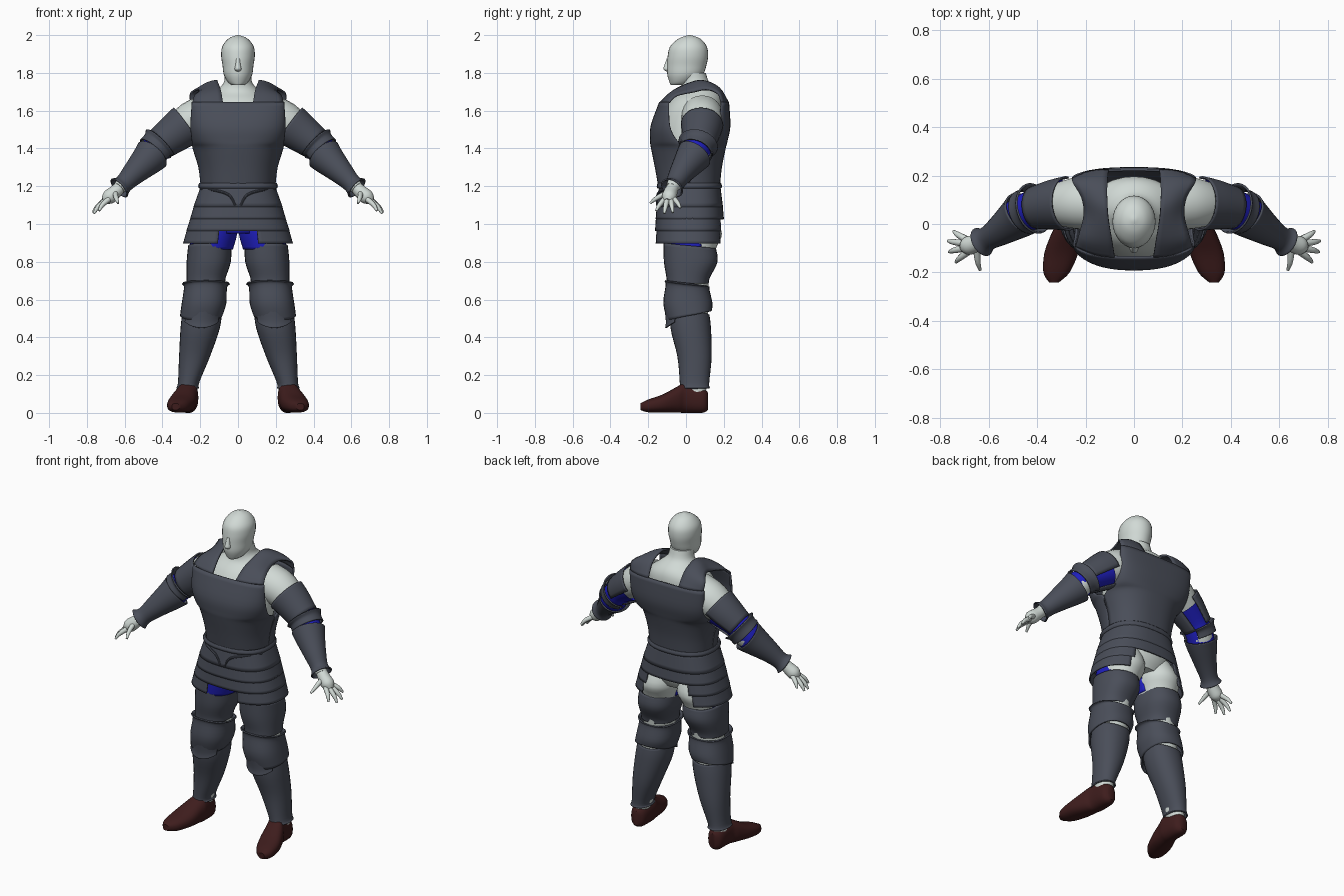
import bpy, bmesh, math
from mathutils import Vector as V


def material(name, rgb):
    m = bpy.data.materials.new(name)
    m.diffuse_color = (*rgb, 1)
    return m


SKIN = material("pale skin", (0.64, 0.70, 0.67))
STEEL = material("slate steel", (0.068, 0.076, 0.100))
BLUE = material("blue cloth", (0.014, 0.014, 0.52))
LEATHER = material("dark red leather", (0.048, 0.012, 0.012))


def spline(rows, k):
    """Catmull-Rom through rows of numbers, k steps per span."""
    out = []
    for i in range(len(rows) - 1):
        a, b, c, d = rows[max(i - 1, 0)], rows[i], rows[i + 1], rows[min(i + 2, len(rows) - 1)]
        for j in range(k):
            t = j / k
            out.append([q + 0.5 * t * (r - p + t * (2 * p - 5 * q + 4 * r - s + t * (3 * (q - r) + s - p)))
                        for p, q, r, s in zip(a, b, c, d)])
    return out + [list(rows[-1])]


def loft(name, rings, mat, closed=True, caps=False, mirror=False, thick=0):
    bm = bmesh.new()
    vs = [[bm.verts.new(p) for p in r] for r in rings]
    n = len(vs[0])
    for a, b in zip(vs, vs[1:]):
        for i in range(n if closed else n - 1):
            j = (i + 1) % n
            bm.faces.new((a[i], a[j], b[j], b[i]))
    if caps:
        bm.faces.new(vs[0])
        bm.faces.new(vs[-1])
    bmesh.ops.recalc_face_normals(bm, faces=bm.faces)
    me = bpy.data.meshes.new(name)
    bm.to_mesh(me)
    bm.free()
    me.materials.append(mat)
    ob = bpy.data.objects.new(name, me)
    bpy.context.collection.objects.link(ob)
    bpy.ops.object.select_all(action='DESELECT')
    ob.select_set(True)
    bpy.context.view_layer.objects.active = ob
    bpy.ops.object.shade_smooth_by_angle(angle=math.radians(40))
    if mirror:
        ob.modifiers.new("mirror", 'MIRROR')
    if thick:
        s = ob.modifiers.new("thickness", 'SOLIDIFY')
        s.thickness, s.offset = thick, 0
    return ob


def oval(c, u, v, p=2.0, arc=None, n=28, tilt=0):
    """Superellipse ring or arc around c with half axes u and v."""
    a0, a1 = arc or (0, 360)
    pts = []
    for i in range(n if not arc else n + 1):
        t = math.radians(a0 + (a1 - a0) * i / n)
        ct, st = math.cos(t), math.sin(t)
        pts.append(V(c) + V(u) * math.copysign(abs(ct) ** (2 / p), ct)
                   + V(v) * math.copysign(abs(st) ** (2 / p), st) + V((0, 0, tilt * st)))
    return pts


def stack(name, rows, mat, p=2.0, arc=None, k=4, **kw):
    """Horizontal sections: x, y, z, x radius, y radius, tilt."""
    rings = [oval(r[:3], (max(r[3], .002), 0, 0), (0, max(r[4], .002), 0), p, arc, tilt=r[5])
             for r in spline([(*r, 0)[:6] if len(r) == 5 else r for r in rows], k)]
    return loft(name, rings, mat, closed=not arc, **kw)


def limb(name, rows, mat, arc=None, k=4, n=24, **kw):
    """Round sections across a path: x, y, z, radius."""
    rs = spline(rows, k)
    rings = []
    for i, r in enumerate(rs):
        t = (V(rs[min(i + 1, len(rs) - 1)][:3]) - V(rs[max(i - 1, 0)][:3])).normalized()
        v = (V((0, 1, 0)) - t * t.y).normalized()
        rings.append(oval(r[:3], t.cross(v) * r[3], v * r[3], 2, arc, n))
    return loft(name, rings, mat, closed=not arc, mirror=True, **kw)


# Head, nose, and the body under the armour
stack("head", [(0, -.04, 1.735, .03, .04), (0, -.025, 1.75, .052, .062), (0, -.005, 1.79, .075, .094),
               (0, .004, 1.84, .082, .104), (0, .01, 1.89, .089, .107), (0, .013, 1.94, .083, .097),
               (0, .018, 1.982, .05, .056), (0, .018, 2.0, .006, .006)], SKIN, caps=True)
stack("nose", [(0, -.092, 1.808, .01, .012), (0, -.1, 1.82, .018, .02), (0, -.098, 1.845, .013, .015),
               (0, -.092, 1.875, .01, .01)], SKIN, caps=True)
stack("torso", [(0, .02, .96, .15, .12), (0, .025, 1.04, .2, .15), (0, .02, 1.2, .17, .14),
                (0, .02, 1.42, .212, .165), (0, .035, 1.57, .208, .16), (0, .055, 1.65, .185, .14),
                (0, .07, 1.7, .125, .105), (0, .05, 1.745, .077, .075), (0, .035, 1.8, .07, .07)], SKIN, caps=True)
stack("legs", [(.11, .05, 1.05, .08, .1), (.125, .06, .95, .115, .13), (.14, .03, .86, .105, .125),
               (.16, .02, .72, .09, .105), (.175, .02, .6, .09, .095), (.2, .03, .45, .088, .09),
               (.23, .045, .3, .068, .076), (.268, .045, .1, .045, .06)], SKIN, caps=True, mirror=True)
limb("arms", [(.15, .085, 1.575, .11), (.25, .085, 1.54, .105), (.39, .07, 1.44, .066), (.45, .05, 1.37, .072),
              (.56, -.03, 1.26, .05), (.63, -.075, 1.19, .034)], SKIN, caps=True)

# Hands
limb("palms", [(.615, -.065, 1.205, .03), (.65, -.08, 1.17, .036), (.685, -.09, 1.14, .038),
               (.705, -.097, 1.12, .02)], SKIN, caps=True)
fingers = [((.69, -.065, 1.135), (.745, -.03, 1.085)), ((.70, -.08, 1.125), (.768, -.07, 1.06)),
           ((.70, -.1, 1.125), (.763, -.115, 1.055)), ((.685, -.115, 1.13), (.735, -.158, 1.07)),
           ((.65, -.1, 1.165), (.635, -.19, 1.11))]
for i, (a, b) in enumerate(fingers):
    m = V(a).lerp(V(b), .6) + V((.004, 0, .006))
    limb(f"finger_{i + 1}", [(*a, .015), (*m, .012), (*b, .006)], SKIN, n=10, caps=True)

# Blue cloth at the elbows, upper thighs and crotch
limb("sleeves", [(.30, .087, 1.505, .099), (.39, .07, 1.44, .078), (.43, .055, 1.40, .079), (.48, .025, 1.34, .078)],
     BLUE)
stack("breeches", [(.115, .02, 1.04, .11, .14), (.125, .015, .95, .118, .135), (.142, .015, .865, .112, .128)],
      BLUE, arc=(160, 390), mirror=True, thick=.006)
stack("breeches_front", [(0, .015, 1.04, .16, .14), (0, .015, .95, .13, .128)], BLUE, arc=(200, 340), thick=.006)


# Cuirass front and back: z, half width, middle y, edge y
def shell(name, rows, bend):
    rings = []
    for z, w, ym, ye in spline(rows, 4):
        ring = []
        for i in range(15):
            t = math.pi / 2 * i / 14
            ring.append((w * math.sin(t) ** .8, ye + (ym - ye) * max(math.cos(t), 0) ** bend, z))
        rings.append(ring)
    return loft(name, rings, STEEL, closed=False, mirror=True, thick=.01)


shell("breastplate", [(1.2, .193, -.142, .02), (1.3, .205, -.16, .02), (1.4, .235, -.18, .02),
                      (1.44, .24, -.185, -.045), (1.52, .247, -.182, -.085), (1.645, .24, -.137, -.09)], 1.1)
shell("backplate", [(1.2, .193, .175, .02), (1.3, .205, .185, .02), (1.4, .235, .205, .02),
                    (1.44, .24, .215, .12), (1.52, .247, .23, .17), (1.645, .252, .223, .185)], .85)

# Shoulder straps running on from the cuirass: inner edge point, outer edge point
straps = []
rows = spline([(.08, -.135, 1.643, .24, -.09, 1.643), (.09, -.07, 1.702, .228, -.05, 1.68),
               (.105, .02, 1.745, .205, .04, 1.70), (.11, .09, 1.757, .215, .11, 1.712),
               (.11, .17, 1.722, .252, .17, 1.69), (.105, .222, 1.643, .252, .187, 1.643)], 4)
for k, r in enumerate(rows):
    a, b, f = V(r[:3]), V(r[3:]), k / (len(rows) - 1)
    straps.append([a.lerp(b, i / 6) + math.sin(math.pi * i / 6)
                   * V((0, .012 * (2 * f - 1), .012 * math.sin(math.pi * f))) for i in range(7)])
loft("shoulder_straps", straps, STEEL, closed=False, mirror=True, thick=.01)

# Waist band and curved waist trim
stack("waist_band", [(0, .018, 1.19, .2, .163), (0, .018, 1.2, .206, .168), (0, .018, 1.215, .2, .163)],
      STEEL, 2.4, thick=.01)
limb("waist_trim", [(.195, -.04, 1.185, .006), (.13, -.122, 1.18, .007), (.05, -.15, 1.155, .007),
                    (.015, -.155, 1.10, .005)], STEEL, n=8, caps=True)

# Skirt of overlapping bands: upper section, lower section, front gap and back gap in degrees
bands = [(1.2, .193, .158, 1.09, .232, .172, 0, 0), (1.10, .228, .170, 1.025, .25, .177, 0, 0),
         (1.04, .245, .175, .962, .270, .180, 0, 28), (.975, .265, .178, .897, .287, .183, 17, 33)]
for i, (z0, x0, y0, z1, x1, y1, f, b) in enumerate(bands):
    stack(f"skirt_band_{i + 1}", [(0, .02, z0, x0, y0), (0, .02, z1, x1, y1)], STEEL, 2.5,
          arc=(-90 + f, 90 - b), mirror=True, thick=.008)

# Arm armour
limb("upper_arm_plates", [(.275, .085, 1.525, .109), (.33, .08, 1.485, .1), (.41, .067, 1.425, .084)], STEEL,
     arc=(-205, 100), thick=.008)
limb("elbow_guards", [(.41, .065, 1.425, .104), (.425, .06, 1.41, .09), (.448, .05, 1.385, .09)], STEEL,
     arc=(-150, 150), thick=.008)
limb("forearm_plates", [(.455, .045, 1.367, .092), (.48, .025, 1.34, .083), (.55, -.025, 1.27, .06),
                        (.605, -.06, 1.213, .046), (.63, -.075, 1.19, .06)], STEEL, thick=.008)

# Leg armour
stack("thigh_plates", [(.15, .02, .885, .11, .135, -.015), (.155, .025, .8, .113, .138), (.168, .012, .72, .1, .112),
                       (.17, .008, .685, .098, .107)], STEEL, 2.3, mirror=True, thick=.008)
stack("knee_guards", [(.17, .005, .685, .125, .116, -.015), (.172, .008, .665, .11, .112, -.012),
                      (.18, .01, .58, .114, .126), (.195, .018, .515, .108, .114, .025)], STEEL, 2.3,
      mirror=True, thick=.008)
stack("knee_points", [(.182, .01, .58, .113, .124), (.19, .012, .54, .11, .115, .05), (.193, .008, .53, .11, .114, .08)],
      STEEL, 2, arc=(218, 322), mirror=True, thick=.008)
stack("shin_plates", [(.188, .02, .55, .1, .1, -.03), (.2, .025, .45, .1, .103), (.23, .045, .3, .078, .087),
                      (.262, .045, .16, .052, .074), (.266, .045, .13, .058, .078)], STEEL, 2.2,
      mirror=True, thick=.008)

# Boots, lofted from heel to toe: x, y, z, x radius, z radius
boots = [oval(r[:3], (r[3], 0, 0), (0, 0, r[4]), 2.4) for r in spline(
    [(.265, .117, .062, .022, .045), (.266, .09, .065, .047, .064), (.266, .0, .08, .056, .08),
     (.278, -.04, .072, .063, .071), (.300, -.12, .05, .07, .049), (.320, -.2, .037, .054, .034),
     (.33, -.241, .033, .02, .018)], 4)]
loft("boots", boots, LEATHER, caps=True, mirror=True)
